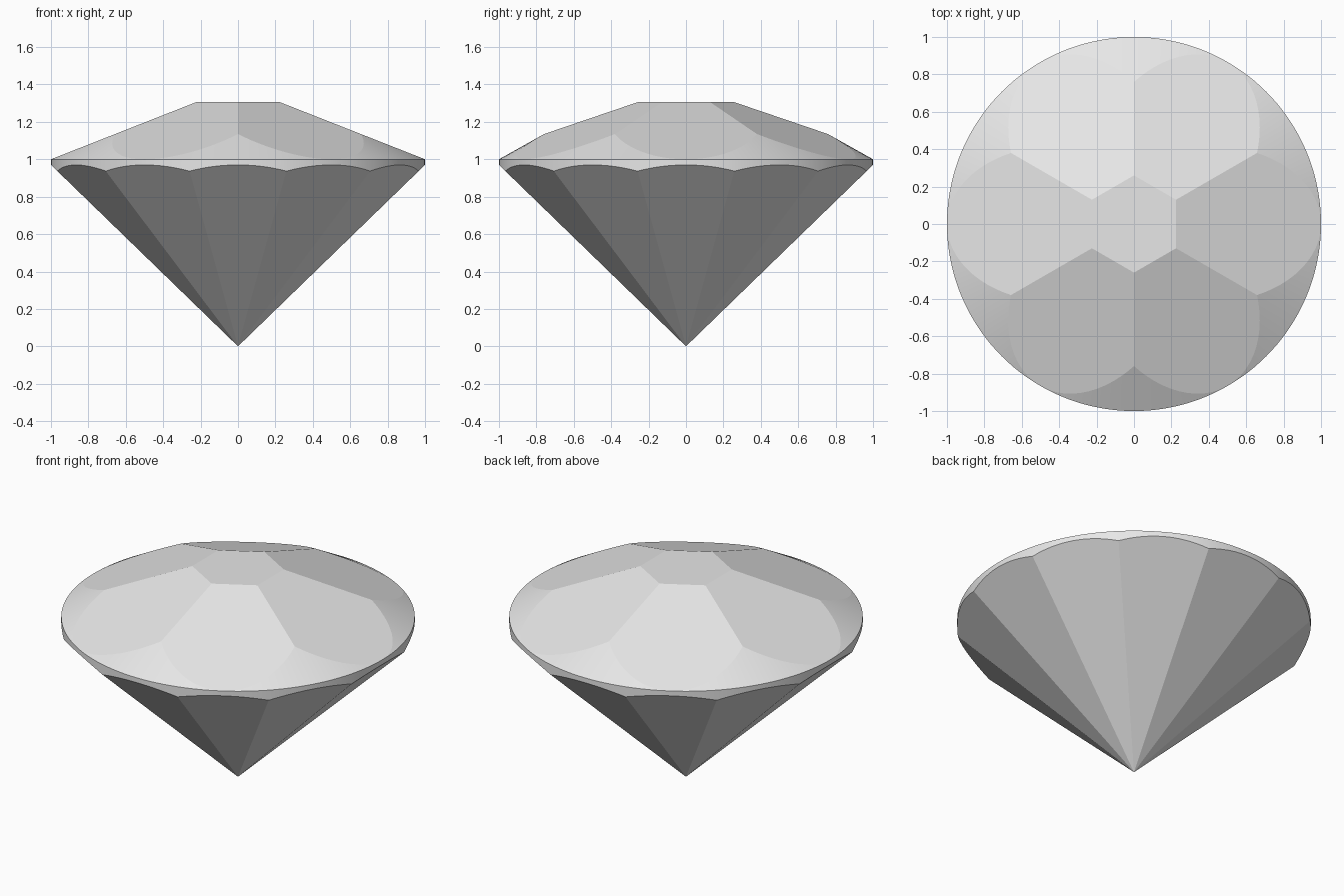
import bpy
import bmesh
from math import cos, sin, radians, tau

cube = bpy.data.objects.get("Cube")
if cube:
    bpy.data.objects.remove(cube, do_unlink=True)

STEPS = 144            # points around the round girdle
CROWN, PAVILION = 6, 12  # facet counts
GIRDLE_Z = 1.0
TABLE_APOTHEM = 0.225
FACET_SLOPE = 0.3935   # flat crown facets
CONE_SLOPE = 0.56      # conical band between crown facets
PAVILION_SLOPE = 0.97

bm = bmesh.new()


def ring_point(i, r, z):
    a = tau * i / STEPS
    return bm.verts.new((r * cos(a), r * sin(a), z))


def from_centre(i, count):
    """Cosine of the angle between direction i and its nearest facet centre."""
    span = STEPS // count
    off = (i + span // 2) % span - span // 2
    return cos(tau * off / STEPS)


def loop(items, start, count):
    return [items[(start + k) % STEPS] for k in range(count + 1)]


# Rings: girdle rim, scalloped lower rim, arcs where crown facets meet the cone
rim, lower, arc = [], [], []
for i in range(STEPS):
    rim.append(ring_point(i, 1, GIRDLE_Z))
    lower.append(ring_point(i, 1, PAVILION_SLOPE * from_centre(i, PAVILION)))
    c = from_centre(i, CROWN)
    if c > 0.99999:
        arc.append(rim[i])
    else:
        r = (CONE_SLOPE - FACET_SLOPE) / (CONE_SLOPE - FACET_SLOPE * c)
        arc.append(ring_point(i, r, GIRDLE_Z + CONE_SLOPE * (1 - r)))

# Girdle wall and conical band
for i in range(STEPS):
    j = (i + 1) % STEPS
    bm.faces.new((lower[i], lower[j], rim[j], rim[i]))
    band = list(dict.fromkeys((rim[i], rim[j], arc[j], arc[i])))
    bm.faces.new(band)

# Table and flat crown facets
span = STEPS // CROWN
table_z = GIRDLE_Z + FACET_SLOPE * (1 - TABLE_APOTHEM)
table_r = TABLE_APOTHEM / cos(tau / CROWN / 2)
table = [ring_point(k * span + span // 2, table_r, table_z) for k in range(CROWN)]
bm.faces.new(table)
for k in range(CROWN):
    edge = loop(arc, k * span - span // 2, span)
    bm.faces.new(edge + [table[k], table[k - 1]])

# Pavilion facets meeting at the bottom point
span = STEPS // PAVILION
tip = bm.verts.new((0, 0, 0))
for k in range(PAVILION):
    edge = loop(lower, k * span - span // 2, span)
    bm.faces.new(edge[::-1] + [tip])

bmesh.ops.recalc_face_normals(bm, faces=bm.faces)
mesh = bpy.data.meshes.new("cut_gem")
bm.to_mesh(mesh)
bm.free()
gem = bpy.data.objects.new("cut_gem", mesh)
bpy.context.collection.objects.link(gem)

# Pale grey material
mat = bpy.data.materials.new("pale_grey")
mat.use_nodes = True
colour = (0.8, 0.8, 0.8, 1)
mat.diffuse_color = colour
for node in mat.node_tree.nodes:
    if node.type == 'BSDF_PRINCIPLED':
        node.inputs["Base Color"].default_value = colour
mesh.materials.append(mat)

# Smooth round bands, crisp facet edges
bpy.ops.object.select_all(action='DESELECT')
gem.select_set(True)
bpy.context.view_layer.objects.active = gem
bpy.ops.object.shade_smooth_by_angle(angle=radians(5))
